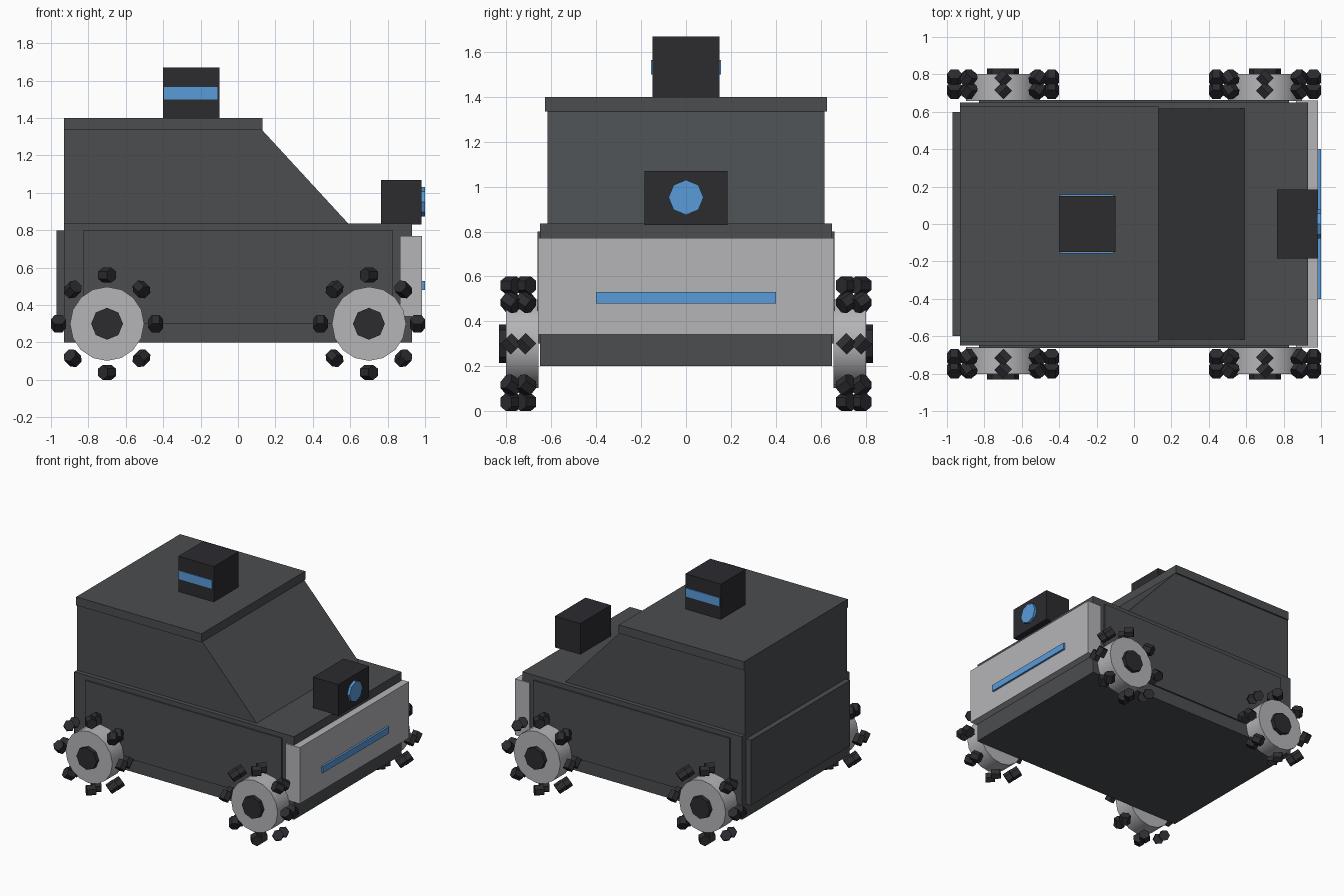
import bpy, bmesh
from math import pi, sin, cos
from mathutils import Matrix, Vector

if "Cube" in bpy.data.objects:
    bpy.data.objects.remove(bpy.data.objects["Cube"])


def material(name, rgb):
    m = bpy.data.materials.new(name)
    m.diffuse_color = (*rgb, 1)
    m.use_nodes = True
    m.node_tree.nodes["Principled BSDF"].inputs["Base Color"].default_value = m.diffuse_color
    return m


DARK = material("dark_grey", (0.07, 0.075, 0.08))
BLACK = material("near_black", (0.025, 0.025, 0.03))
LIGHT = material("light_grey", (0.46, 0.46, 0.48))
BLUE = material("blue", (0.10, 0.33, 0.70))


def finish(name, bm, mat):
    bmesh.ops.recalc_face_normals(bm, faces=bm.faces)
    mesh = bpy.data.meshes.new(name)
    bm.to_mesh(mesh)
    bm.free()
    mesh.materials.append(mat)
    ob = bpy.data.objects.new(name, mesh)
    bpy.context.collection.objects.link(ob)
    return ob


def box(name, x, y, z, mat):
    bm = bmesh.new()
    size = [b - a for a, b in (x, y, z)]
    mid = [(a + b) / 2 for a, b in (x, y, z)]
    bmesh.ops.create_cube(bm, size=1, matrix=Matrix.Translation(mid) @ Matrix.Diagonal((*size, 1)))
    return finish(name, bm, mat)


def add_cylinder(bm, centre, axis, up, radius, length, sides):
    axis, up = Vector(axis).normalized(), Vector(up).normalized()
    m = Matrix((up.cross(axis), up, axis)).transposed().to_4x4()
    bmesh.ops.create_cone(bm, cap_ends=True, segments=sides, radius1=radius, radius2=radius,
                          depth=length, matrix=Matrix.Translation(centre) @ m)


def cylinder(name, centre, axis, radius, length, sides, mat):
    bm = bmesh.new()
    add_cylinder(bm, centre, axis, (0, 0, 1), radius, length, sides)
    return finish(name, bm, mat)


# Lower body with raised panels
box("lower_body", (-0.93, 0.93), (-0.65, 0.65), (0.20, 0.835), DARK)
for s, side in ((-1, "right"), (1, "left")):
    box(side + "_side_panel", (-0.83, 0.83), sorted((s * 0.645, s * 0.662)), (0.30, 0.80), DARK)
box("rear_panel", (-0.97, -0.925), (-0.60, 0.60), (0.30, 0.80), DARK)

# Cabin with sloped windscreen, and roof slab
bm = bmesh.new()
profile = [(-0.93, 0.83), (0.595, 0.83), (0.13, 1.335), (-0.93, 1.335)]
face = bm.faces.new([bm.verts.new((x, -0.617, z)) for x, z in profile])
ext = bmesh.ops.extrude_face_region(bm, geom=[face])
bmesh.ops.translate(bm, vec=(0, 1.234, 0),
                    verts=[v for v in ext["geom"] if isinstance(v, bmesh.types.BMVert)])
finish("cabin", bm, DARK)
box("roof", (-0.93, 0.13), (-0.628, 0.628), (1.335, 1.40), DARK)

# Bumper and light bar
box("bumper", (0.865, 0.985), (-0.66, 0.66), (0.34, 0.77), LIGHT)
box("light_bar", (0.98, 1.0), (-0.40, 0.40), (0.48, 0.53), BLUE)

# Camera on the bonnet
box("camera_housing", (0.765, 0.98), (-0.185, 0.185), (0.83, 1.07), BLACK)
cylinder("camera_lens", (0.985, 0, 0.952), (1, 0, 0), 0.078, 0.03, 8, BLUE)

# Roof sensor with a blue strip on both sides
box("roof_sensor", (-0.40, -0.10), (-0.15, 0.15), (1.40, 1.67), BLACK)
for s, side in ((-1, "right"), (1, "left")):
    box(side + "_sensor_strip", (-0.395, -0.11), sorted((s * 0.14, s * 0.157)), (1.50, 1.565), BLUE)

# Four wheels: hub, cap and two rows of slanted rollers around the rim
for end, e in (("front", 1), ("rear", -1)):
    for side, s in (("right", -1), ("left", 1)):
        c = Vector((e * 0.70, 0, 0.30))
        name = end + "_" + side
        hub = cylinder(name + "_wheel_hub", c + Vector((0, s * 0.73, 0)), (0, 1, 0), 0.198, 0.145, 16, LIGHT)
        bpy.context.view_layer.objects.active = hub
        hub.select_set(True)
        bpy.ops.object.shade_smooth_by_angle()
        hub.select_set(False)
        cylinder(name + "_wheel_cap", c + Vector((0, s * 0.81, 0)), (0, 1, 0), 0.085, 0.045, 8, BLACK)
        bm = bmesh.new()
        for i in range(8):
            a = i * pi / 4
            radial = Vector((cos(a), 0, sin(a)))
            tangent = Vector((-sin(a), 0, cos(a)))
            for y in (0.715, 0.779):
                add_cylinder(bm, c + radial * 0.26 + Vector((0, s * y, 0)),
                             tangent * (e * s) + Vector((0, 1, 0)), radial, 0.04, 0.065, 6)
        finish(name + "_rollers", bm, BLACK)
